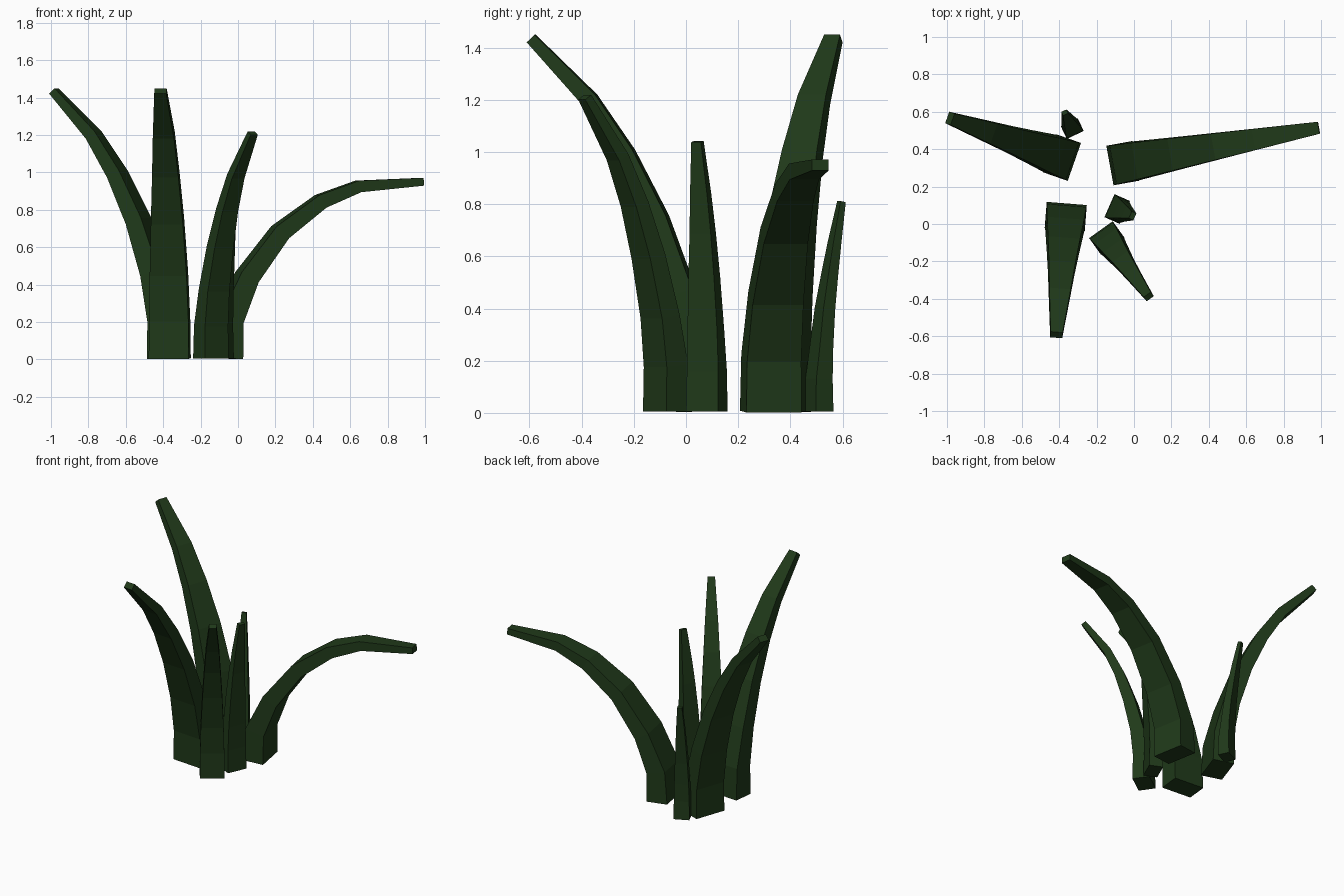
import bpy, bmesh
from mathutils import Vector

if "Cube" in bpy.data.objects:
    bpy.data.objects.remove(bpy.data.objects["Cube"])

mat = bpy.data.materials.new("dark_green")
mat.diffuse_color = (0.014, 0.041, 0.010, 1)
mat.use_nodes = True
mat.node_tree.nodes["Principled BSDF"].inputs["Base Color"].default_value = mat.diffuse_color

# Taper from root to tip
WIDTH = (1, .98, .92, .8, .66, .53, .3)
THICK = (1, .92, .76, .66, .55, .45, .3)

def blade(name, base, tip, w, t, reach, heights):
    """Square-section blade: bends from base towards tip (plan positions)."""
    base, tip = Vector((*base, 0)), Vector((*tip, 0))
    d = (tip - base).normalized()
    side = Vector((-d.y, d.x, 0))
    pts = [base + d * s + Vector((0, 0, z)) for s, z in zip(reach, heights)]
    bm = bmesh.new()
    rings = []
    for i, p in enumerate(pts):
        tan = (pts[min(i + 1, 6)] - pts[max(i - 1, 0)]).normalized()
        n = side.cross(tan)
        a, b = side * w * WIDTH[i] / 2, n * t * THICK[i] / 2
        rings.append([bm.verts.new(p + q) for q in (a + b, b - a, -a - b, a - b)])
    for r0, r1 in zip(rings, rings[1:]):
        for k in range(4):
            j = (k + 1) % 4
            bm.faces.new((r0[k], r0[j], r1[j], r1[k]))
    bm.faces.new(rings[0])
    bm.faces.new(rings[-1])
    bmesh.ops.recalc_face_normals(bm, faces=bm.faces)
    me = bpy.data.meshes.new(name)
    bm.to_mesh(me)
    bm.free()
    me.materials.append(mat)
    bpy.context.collection.objects.link(bpy.data.objects.new(name, me))

# Two tall blades share one curve
tall = ((0, .005, .06, .155, .275, .41, .635), (.005, .21, .46, .74, .99, 1.2, 1.435))
blade("left_blade", (-.385, .355), (-.985, .565), .215, .14, *tall)
blade("front_blade", (-.365, .04), (-.415, -.595), .215, .14, *tall)

# Drooping blade
blade("right_blade", (-.06, .325), (.99, .515), .215, .14,
      (0, .01, .11, .29, .51, .715, 1.065), (.005, .21, .44, .68, .845, .925, .95))

# Small upright blades
blade("front_right_blade", (-.145, -.075), (.08, -.39), .155, .11,
      (0, .002, .03, .085, .15, .23, .385), (.005, .18, .37, .6, .8, .98, 1.21))
blade("middle_blade", (-.09, .08), (-.01, .045), .134, .09,
      (0, 0, .01, .025, .04, .06, .09), (.005, .16, .32, .52, .69, .84, 1.04))
blade("back_blade", (-.33, .51), (-.37, .595), .1, .075,
      (0, 0, .01, .025, .045, .065, .095), (.005, .13, .25, .4, .53, .65, .81))
